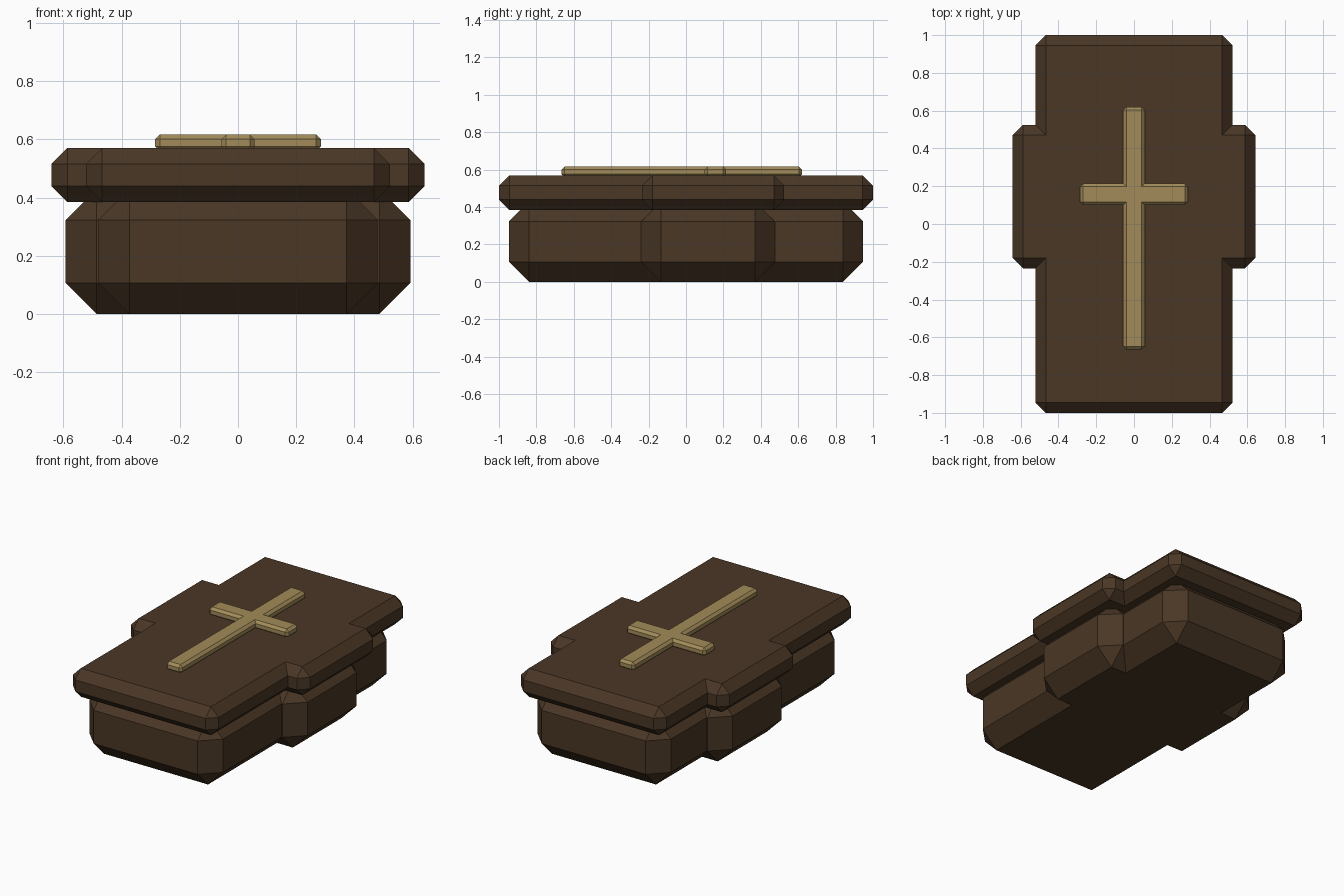
import bpy
import bmesh

if "Cube" in bpy.data.objects:
    bpy.data.objects.remove(bpy.data.objects["Cube"])


def make_material(name, color):
    mat = bpy.data.materials.new(name)
    mat.use_nodes = True
    mat.diffuse_color = color
    mat.node_tree.nodes["Principled BSDF"].inputs["Base Color"].default_value = color
    return mat


def cross_block(name, stem_x, arm_x, y_back, arm_back, arm_front, y_front, z0, z1, bevel, mat):
    """Extruded cross outline with every convex edge chamfered."""
    right = [(stem_x, y_front), (stem_x, arm_front), (arm_x, arm_front),
             (arm_x, arm_back), (stem_x, arm_back), (stem_x, y_back)]
    outline = right + [(-x, y) for x, y in reversed(right)]
    bm = bmesh.new()
    base = bm.faces.new([bm.verts.new((x, y, z0)) for x, y in outline])
    top = bmesh.ops.extrude_face_region(bm, geom=[base], use_keep_orig=True)["geom"]
    for v in top:
        if isinstance(v, bmesh.types.BMVert):
            v.co.z = z1
    bmesh.ops.recalc_face_normals(bm, faces=bm.faces)
    bm.normal_update()
    convex = [e for e in bm.edges if e.calc_face_angle_signed() > 0.1]
    bmesh.ops.bevel(bm, geom=convex, offset=bevel, offset_type='OFFSET',
                    segments=1, affect='EDGES', profile=0.5, clamp_overlap=False)
    mesh = bpy.data.meshes.new(name)
    bm.to_mesh(mesh)
    bm.free()
    mesh.materials.append(mat)
    obj = bpy.data.objects.new(name, mesh)
    bpy.context.collection.objects.link(obj)
    return obj


wood = make_material("dark wood", (0.068, 0.038, 0.019, 1))
brass = make_material("dull brass", (0.36, 0.26, 0.1, 1))

# Coffin box, overhanging lid and raised cross
cross_block("coffin_box", 0.48, 0.593, 0.947, 0.475, -0.24, -0.947, 0, 0.43, 0.107, wood)
cross_block("coffin_lid", 0.522, 0.642, 1.0, 0.525, -0.235, -1.0, 0.385, 0.57, 0.055, wood)
cross_block("lid_cross", 0.057, 0.285, 0.62, 0.215, 0.1, -0.665, 0.56, 0.617, 0.016, brass)
